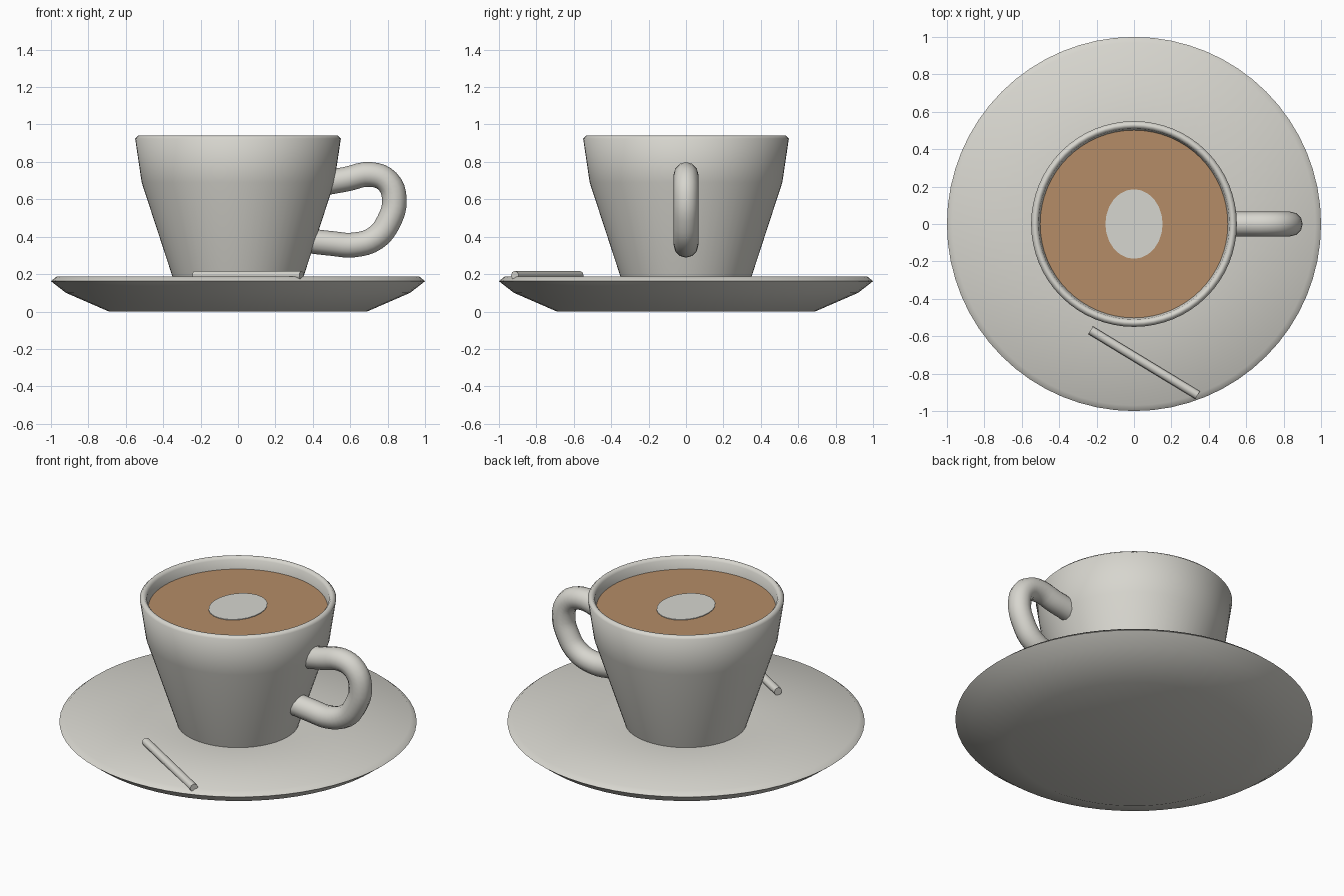
import bpy, bmesh, math
from mathutils import Vector

cube = bpy.data.objects.get("Cube")
if cube:
    bpy.data.objects.remove(cube, do_unlink=True)


def material(name, rgb):
    m = bpy.data.materials.new(name)
    m.use_nodes = True
    m.diffuse_color = (*rgb, 1)
    m.node_tree.nodes["Principled BSDF"].inputs["Base Color"].default_value = (*rgb, 1)
    return m


WHITE = material("white china", (0.68, 0.67, 0.62))
BROWN = material("milky coffee", (0.46, 0.265, 0.135))
FOAM = material("milk foam", (0.67, 0.67, 0.63))


def add(name, data, mat):
    ob = bpy.data.objects.new(name, data)
    bpy.context.collection.objects.link(ob)
    data.materials.append(mat)
    bpy.ops.object.select_all(action='DESELECT')
    ob.select_set(True)
    bpy.context.view_layer.objects.active = ob
    return ob


def smooth(angle):
    bpy.ops.object.shade_smooth_by_angle(angle=math.radians(angle))


def lathe(name, profile, mat, angle, steps=64):
    """Turn an (r, z) profile that starts and ends on the axis into a solid."""
    bm = bmesh.new()
    vs = [bm.verts.new((r, 0, z)) for r, z in profile]
    es = [bm.edges.new(pair) for pair in zip(vs, vs[1:])]
    bmesh.ops.spin(bm, geom=vs + es, cent=(0, 0, 0), axis=(0, 0, 1),
                   angle=math.tau, steps=steps)
    bmesh.ops.remove_doubles(bm, verts=bm.verts, dist=1e-4)
    bmesh.ops.recalc_face_normals(bm, faces=bm.faces)
    me = bpy.data.meshes.new(name)
    bm.to_mesh(me)
    bm.free()
    ob = add(name, me, mat)
    smooth(angle)
    return ob


def rod(name, radius, depth, sides, mat):
    bm = bmesh.new()
    bmesh.ops.create_cone(bm, cap_ends=True, segments=sides,
                          radius1=radius, radius2=radius, depth=depth)
    me = bpy.data.meshes.new(name)
    bm.to_mesh(me)
    bm.free()
    ob = add(name, me, mat)
    smooth(50)
    return ob


# Saucer: shallow dish with a bevelled lip
lathe("saucer", [(0, 0), (0.69, 0), (0.92, 0.1), (1.0, 0.162), (0.97, 0.187),
                 (0.34, 0.16), (0, 0.16)], WHITE, 50)

# Cup: flared wall, rounded rim, hollow inside
lathe("cup", [(0, 0.155), (0.34, 0.155), (0.515, 0.69), (0.55, 0.925),
              (0.535, 0.94), (0.522, 0.94), (0.51, 0.925), (0.5, 0.86),
              (0.475, 0.69), (0.31, 0.2), (0, 0.2)], WHITE, 60)

# Coffee surface and the oval of foam on it
coffee = rod("coffee", 0.503, 0.008, 64, BROWN)
coffee.location.z = 0.866
foam = rod("foam_spot", 1, 0.006, 24, FOAM)
foam.scale = (0.153, 0.186, 1)
foam.location.z = 0.871

# Handle: round tube swept along an ear-shaped path
path = [(0.48, 0.69), (0.58, 0.708), (0.71, 0.733), (0.8, 0.695), (0.836, 0.6),
        (0.805, 0.48), (0.735, 0.393), (0.62, 0.356), (0.5, 0.364), (0.385, 0.377)]
curve = bpy.data.curves.new("handle", 'CURVE')
curve.dimensions = '3D'
curve.bevel_depth = 0.066
curve.bevel_resolution = 4
curve.resolution_u = 4
curve.use_fill_caps = True
spline = curve.splines.new('BEZIER')
spline.bezier_points.add(len(path) - 1)
for p, (x, z) in zip(spline.bezier_points, path):
    p.co = (x, 0, z)
    p.handle_left_type = p.handle_right_type = 'AUTO'
add("handle", curve, WHITE)
bpy.ops.object.convert(target='MESH')
smooth(50)

# Stirring stick lying on the saucer
a, b = Vector((-0.232, -0.568, 0.193)), Vector((0.34, -0.915, 0.193))
stick = rod("stirring_stick", 0.024, (b - a).length, 8, WHITE)
stick.location = (a + b) / 2
stick.rotation_euler = (b - a).to_track_quat('Z', 'Y').to_euler()
